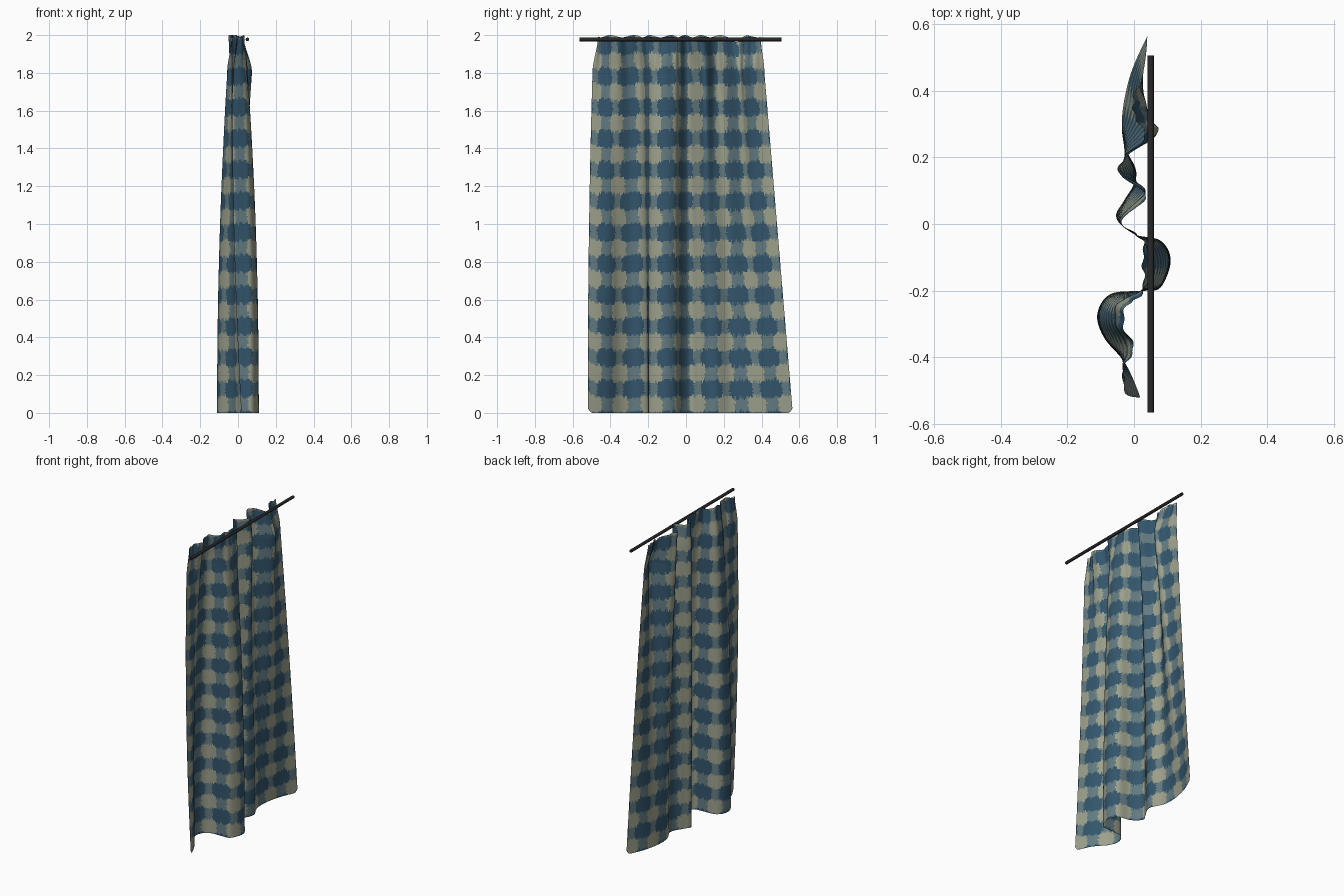
import bpy, bmesh, math, random
from mathutils import Vector

if "Cube" in bpy.data.objects:
    bpy.data.objects.remove(bpy.data.objects["Cube"])

random.seed(4)
NU, NV = 208, 290          # cloth columns and rows

# Plan-view fold lines (x, y) at hem, below the heading, and at the top
HEM = [(.02, -.52), (-.025, -.42), (-.09, -.34), (-.11, -.27), (-.07, -.21), (.03, -.20),
       (.08, -.19), (.11, -.11), (.08, -.05), (0, -.03), (-.053, .02), (-.03, .07),
       (0, .12), (.005, .165), (-.03, .24), (-.035, .33), (-.01, .45), (.04, .565)]
MID = [(-.03, -.495), (-.035, -.43), (-.02, -.37), (-.055, -.30), (-.05, -.24), (.01, -.205),
       (.04, -.18), (.05, -.12), (.035, -.06), (0, -.03), (-.045, .01), (0, .06),
       (.035, .105), (-.035, .15), (-.025, .20), (.07, .27), (.05, .32), (.018, .415)]
TOP = [(-.03, -.465), (-.03, -.43), (0, -.37), (-.03, -.31), (-.025, -.25), (.02, -.215),
       (.03, -.17), (.025, -.11), (.03, -.06), (.005, -.03), (-.04, .01), (.01, .05),
       (.034, .095), (-.042, .145), (-.03, .20), (.03, .26), (0, .33), (0, .395)]


def spline(pts, t):
    """Catmull-Rom through pts, t in 0..len-1."""
    n = len(pts) - 1
    i = min(int(t), n - 1)
    f = t - i
    p = [Vector(pts[min(max(k, 0), n)]) for k in (i - 1, i, i + 1, i + 2)]
    return 0.5 * (2 * p[1] + (p[2] - p[0]) * f + (2 * p[0] - 5 * p[1] + 4 * p[2] - p[3]) * f * f
                  + (3 * p[1] - p[0] - 3 * p[2] + p[3]) * f ** 3)


def material(name, rgb):
    m = bpy.data.materials.new(name)
    lin = [(c / 255 / 12.92) if c < 11 else ((c / 255 + .055) / 1.055) ** 2.4 for c in rgb]
    m.diffuse_color = (*lin, 1)
    m.use_nodes = True
    m.node_tree.nodes["Principled BSDF"].inputs["Base Color"].default_value = m.diffuse_color
    return m


beige = material("beige check", (156, 160, 139))
blue = material("deep blue check", (51, 85, 107))
grey = material("grey blue check", (99, 123, 129))
black = material("rod black", (40, 40, 43))

# Sample the folds evenly along the hem's arc length
fine = [k * (len(HEM) - 1) / 1500 for k in range(1501)]
lens = [0.0]
for a, b in zip(fine, fine[1:]):
    lens.append(lens[-1] + (spline(HEM, b) - spline(HEM, a)).length)
ts, k = [], 0
for i in range(NU + 1):
    while k < 1500 and lens[k] < lens[-1] * i / NU - 1e-9:
        k += 1
    ts.append(fine[k])
hem = [spline(HEM, t) for t in ts]
mid = [spline(MID, t) for t in ts]
top = [spline(TOP, t) for t in ts]


def cloth_point(i, j):
    u, v = i / NU, j / NV
    # wavy heading and rounded bottom corners
    dip = .012 * (.5 + .5 * math.sin(ts[i] * 3.1)) + .03 * math.exp(-((top[i].y - .27) / .03) ** 2)
    end = max(0, 1 - min(i, NU - i) / 4)
    zlo, zhi = .025 * end * end, 2 - dip
    if v > .9:
        z = 1.8 + (zhi - 1.8) * (v - .9) / .1
    else:
        z = zlo + (1.8 - zlo) * v / .9
    if z <= 1.8:
        s = (1.8 - z) / 1.8
        e = 1 - (1 - s) ** 2.2
        # free edge and right-hand pleat keep their bow further down
        near = max(0, 1 - u / .13)
        pleat = max(0, 1 - abs(ts[i] - 15.5) / 2)
        ex = e + (s * s - e) * near + (s - e) * pleat
        x = mid[i].x + (hem[i].x - mid[i].x) * ex
        w = s if u > .5 else s + (e - s) * (1 - 2 * u)
        y = mid[i].y + (hem[i].y - mid[i].y) * w
    else:
        s = min(1, (z - 1.8) / .2)
        p = mid[i].lerp(top[i], s * s * (3 - 2 * s))
        x, y = p.x, p.y
    # fine gathers fading downwards
    g = max(0, (z - 1.55) / .45) ** 1.5
    x += .004 * g * math.sin(u * 2 * math.pi * 19)
    return (x, y, z)


# Curtain cloth
bm = bmesh.new()
grid = [[bm.verts.new(cloth_point(i, j)) for i in range(NU + 1)] for j in range(NV + 1)]
col_jit = [random.uniform(-.05, .05) for _ in range(NU)]
row_jit = [random.uniform(-.03, .03) for _ in range(NV)]


def wrap(t):
    return t - round(t)


def blob(fx, fy, rx, ry):
    return abs(fx / rx) ** 4 + abs(fy / ry) ** 4 < 1


length = lens[-1]
for j in range(NV):
    for i in range(NU):
        f = bm.faces.new((grid[j][i], grid[j][i + 1], grid[j + 1][i + 1], grid[j + 1][i]))
        f.smooth = True
        a = ((i + .5) / NU * length - .03) / ((length - .06) / 8) + row_jit[j]
        b = (2 * (j + .5) / NV - .045) / .1655 + col_jit[i]
        if blob(wrap(a), wrap(b), .29, .28):
            f.material_index = 0
        elif blob(wrap(a + .5), wrap(b + .5), .37, .29):
            f.material_index = 1
        else:
            f.material_index = 2
mesh = bpy.data.meshes.new("curtain_cloth")
bm.to_mesh(mesh)
bm.free()
for m in (beige, blue, grey):
    mesh.materials.append(m)
cloth = bpy.data.objects.new("curtain_cloth", mesh)
bpy.context.collection.objects.link(cloth)

# Curtain rod
bpy.ops.mesh.primitive_cylinder_add(vertices=24, radius=.0095, depth=1.07,
                                    location=(.05, -.03, 1.977), rotation=(math.pi / 2, 0, 0))
rod = bpy.context.object
rod.name = "curtain_rod"
rod.data.materials.append(black)
bpy.ops.object.shade_smooth_by_angle()
